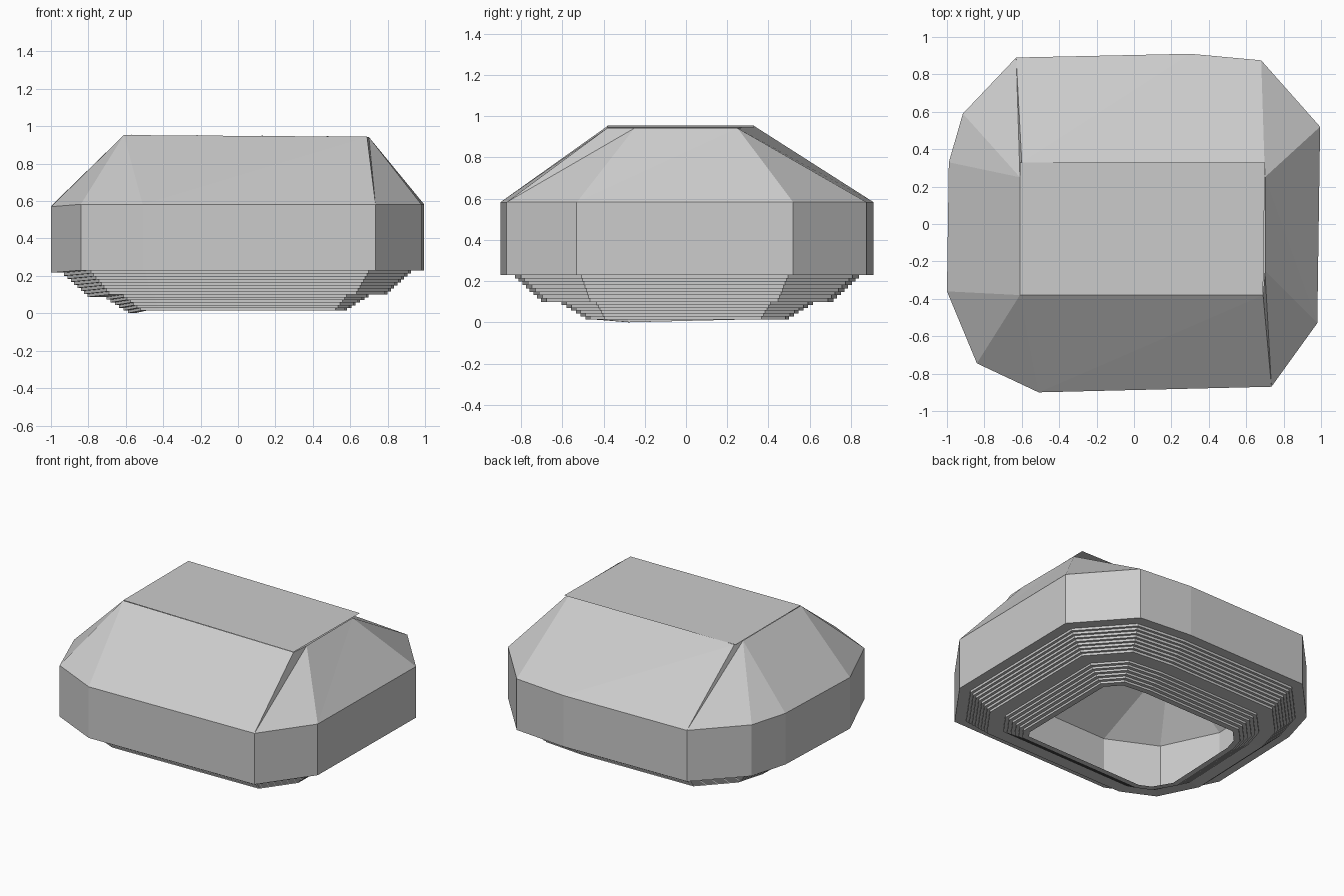
import bpy
from mathutils import Vector

if "Cube" in bpy.data.objects:
    bpy.data.objects.remove(bpy.data.objects["Cube"])

# Uneven eleven-sided footprint, counter-clockwise from the front left
outline = [(-.51, -.90), (.735, -.87), (.98, -.53), (.995, .52), (.68, .875), (.30, .91),
           (-.63, .89), (-.915, .59), (-.99, .33), (-1.0, -.36), (-.84, -.745)]
N = len(outline)
SAGGING = 9      # one corner hangs slightly low


def add_object(name, verts, faces):
    mesh = bpy.data.meshes.new(name)
    mesh.from_pydata(verts, [], faces)
    mesh.update()
    ob = bpy.data.objects.new(name, mesh)
    bpy.context.collection.objects.link(ob)
    return ob


def ring(inset, z):
    """Footprint moved inward by a constant distance, at height z."""
    pts = [Vector(p) for p in outline]
    out = []
    for i, p in enumerate(pts):
        d0 = (p - pts[i - 1]).normalized()
        d1 = (pts[(i + 1) % N] - p).normalized()
        n0, n1 = Vector((-d0.y, d0.x)), Vector((-d1.y, d1.x))
        q = p + (n0 + n1) * inset / (1 + n0.dot(n1))
        out.append((q.x, q.y, z - (.013 if i == SAGGING else 0)))
    return out


def shell(name, profile):
    """Loft rings through a list of (inset, z) pairs, open at both ends."""
    verts = [v for inset, z in profile for v in ring(inset, z)]
    faces = [(k * N + i, k * N + (i + 1) % N, (k + 1) * N + (i + 1) % N, (k + 1) * N + i)
             for k in range(len(profile) - 1) for i in range(N)]
    return add_object(name, verts, faces)


def stairs(inset0, inset1, z0, z1, count):
    """Stepped profile: each step is a vertical riser then a flat underside."""
    pts = []
    for k in range(count):
        inset = inset0 + (inset1 - inset0) * k / (count - 1)
        pts += [(inset, z0 + (z1 - z0) * k / count), (inset, z0 + (z1 - z0) * (k + 1) / count)]
    return pts


# Upright wall
shell("wall", [(0, .23), (0, .583)])

# Two groups of inward steps below the wall, ending in an open hole
profile = [(0, .23)]
profile += stairs(.07, .195, .23, .10, 8)
profile += stairs(.295, .41, .10, .014, 6)
profile += [(.45, .014)]
shell("stepped_base", profile)

# Sloping roof sides, from the wall top to the edge of the roof plate
top = [(-.60, .33, .953), (.70, .25, .942), (.70, -.25, .942), (.69, -.38, .944),
       (-.61, -.38, .953), (-.61, -.32, .953), (-.61, .25, .953)]
A, B, C, D, E, F, G = range(N, N + 7)
roof_faces = [(10, 0, E), (0, 1, D), (0, D, E),        # front
              (1, 2, C), (1, C, D),                    # front right corner
              (2, 3, B), (2, B, C), (3, 4, B),         # right
              (4, 5, B), (5, 6, A), (5, A, B),         # back
              (6, 7, G), (6, G, A), (7, 8, G),         # back left corner
              (8, 9, F), (8, F, G), (9, 10, E), (9, E, F)]
add_object("roof_slopes", ring(0, .583) + top, roof_faces)

# Flat roof plate, slightly lower at the right
add_object("roof_plate", [(-.61, -.38, .955), (.69, -.38, .945), (.70, .33, .945), (-.61, .33, .955)],
           [(0, 1, 2, 3)])
